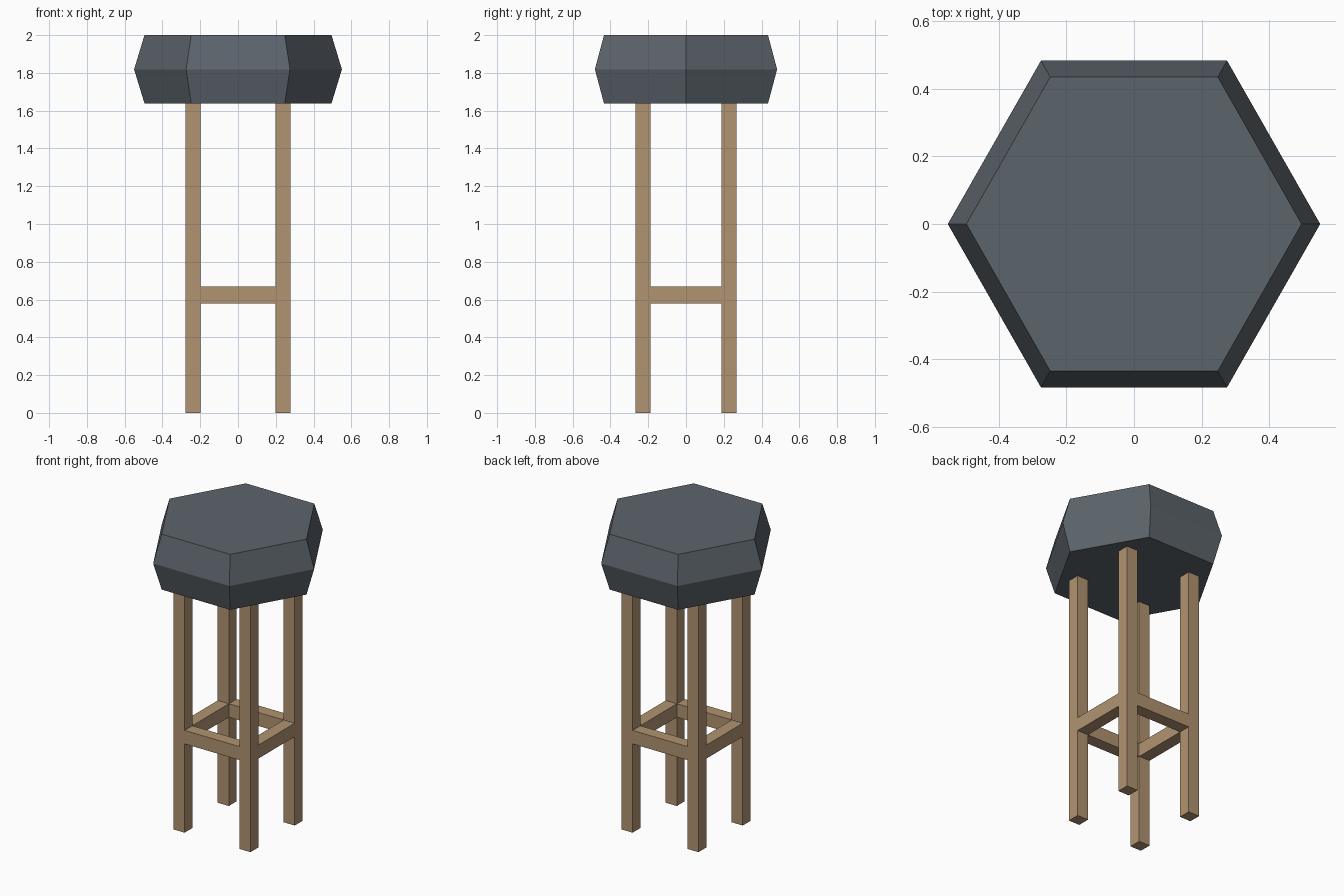
import bpy
import bmesh
import math
from mathutils import Vector

if "Cube" in bpy.data.objects:
    bpy.data.objects.remove(bpy.data.objects["Cube"])


def material(name, colour):
    mat = bpy.data.materials.new(name)
    mat.diffuse_color = (*colour, 1.0)
    mat.use_nodes = True
    mat.node_tree.nodes["Principled BSDF"].inputs["Base Color"].default_value = mat.diffuse_color
    return mat


def add_object(name, bm, mat):
    bmesh.ops.recalc_face_normals(bm, faces=bm.faces)
    mesh = bpy.data.meshes.new(name)
    bm.to_mesh(mesh)
    bm.free()
    mesh.materials.append(mat)
    obj = bpy.data.objects.new(name, mesh)
    bpy.context.collection.objects.link(obj)
    return obj


def box(name, low, high, mat):
    bm = bmesh.new()
    bmesh.ops.create_cube(bm, size=1.0)
    low, high = Vector(low), Vector(high)
    bmesh.ops.scale(bm, vec=high - low, verts=bm.verts)
    bmesh.ops.translate(bm, vec=(low + high) / 2, verts=bm.verts)
    return add_object(name, bm, mat)


wood = material("light wood", (0.44, 0.295, 0.165))
cushion = material("dark grey cushion", (0.108, 0.128, 0.148))

# Hexagonal seat, widest at mid height
SEAT_LOW, SEAT_MID, SEAT_TOP = 1.638, 1.819, 2.0
bm = bmesh.new()
rings = []
for radius, z in ((0.495, SEAT_LOW), (0.55, SEAT_MID), (0.495, SEAT_TOP)):
    rings.append([bm.verts.new((radius * math.cos(i * math.pi / 3),
                                0.99 * radius * 1.023 * math.sin(i * math.pi / 3), z))
                  for i in range(6)])
for lower, upper in zip(rings, rings[1:]):
    for i in range(6):
        j = (i + 1) % 6
        bm.faces.new((lower[i], lower[j], upper[j], upper[i]))
bm.faces.new(rings[0])
bm.faces.new(rings[-1])
add_object("seat", bm, cushion)

# Four square legs
XI, XO, YI, YO = 0.198, 0.278, 0.188, 0.268
for y_name, sy in (("front", -1), ("back", 1)):
    for x_name, sx in (("left", -1), ("right", 1)):
        xs = sorted((sx * XI, sx * XO))
        ys = sorted((sy * YI, sy * YO))
        box(f"{y_name}_{x_name}_leg", (xs[0], ys[0], 0), (xs[1], ys[1], SEAT_LOW), wood)

# Footrest rails flush with the legs
RAIL_LOW, RAIL_TOP = 0.58, 0.668
for name, s in (("front", -1), ("back", 1)):
    ys = sorted((s * YI, s * YO))
    box(f"{name}_rail", (-XI, ys[0], RAIL_LOW), (XI, ys[1], RAIL_TOP), wood)
for name, s in (("left", -1), ("right", 1)):
    xs = sorted((s * XI, s * XO))
    box(f"{name}_rail", (xs[0], -YI, RAIL_LOW), (xs[1], YI, RAIL_TOP), wood)
